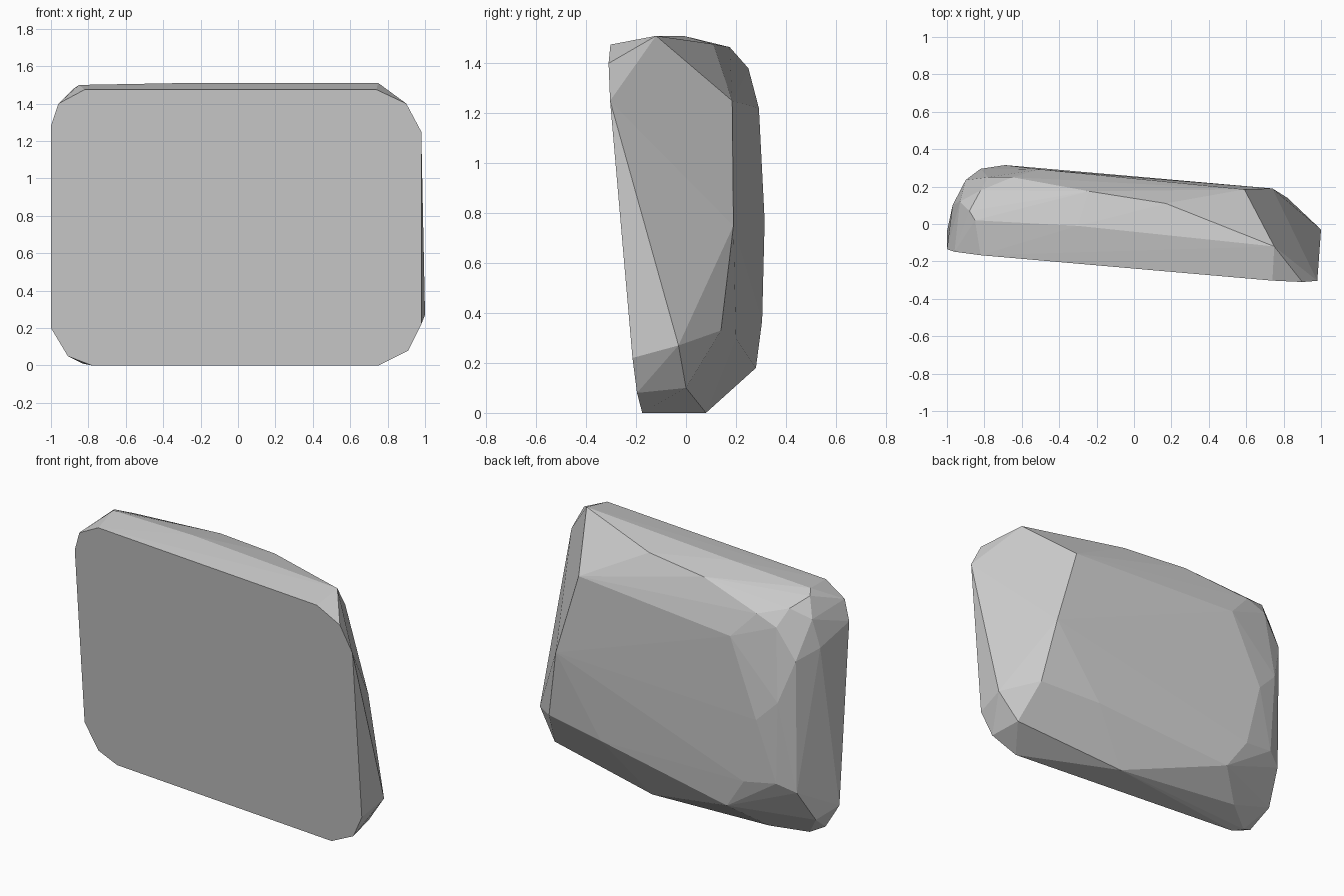
import bpy
import bmesh

default_cube = bpy.data.objects.get("Cube")
if default_cube is not None:
    bpy.data.objects.remove(default_cube, do_unlink=True)


def make_material(name, colour):
    material = bpy.data.materials.new(name)
    material.use_nodes = True
    material.diffuse_color = colour
    shader = material.node_tree.nodes.get("Principled BSDF")
    shader.inputs["Base Color"].default_value = colour
    shader.inputs["Roughness"].default_value = 0.9
    return material


def front_point(x, z):
    """Lift an outline point onto the slanted flat front of the stone."""
    slant = 0.087
    return (x, -0.11 - slant * (x + z), z)


def build_hull(name, corners, material):
    """Wrap the corner points in a faceted convex shell."""
    bm = bmesh.new()
    for corner in corners:
        bm.verts.new(corner)
    hull = bmesh.ops.convex_hull(bm, input=bm.verts, use_existing_faces=False)
    unused = set(hull["geom_interior"]) | set(hull["geom_unused"])
    loose = [item for item in unused if isinstance(item, bmesh.types.BMVert)]
    bmesh.ops.delete(bm, geom=loose, context="VERTS")
    bmesh.ops.dissolve_limit(bm, angle_limit=0.01, verts=bm.verts, edges=bm.edges)
    bmesh.ops.recalc_face_normals(bm, faces=bm.faces)
    mesh = bpy.data.meshes.new(name)
    bm.to_mesh(mesh)
    bm.free()
    mesh.materials.append(material)
    stone = bpy.data.objects.new(name, mesh)
    bpy.context.collection.objects.link(stone)
    return stone


# Flat front: clipped rectangle outline as x, z
front_outline = [
    (-1, .2), (-.91, .05), (-.78, 0), (.75, 0), (.91, .08), (.98, .22),
    (.98, 1.25), (.9, 1.4), (.74, 1.475), (-.82, 1.475), (-.96, 1.4), (-1, 1.28),
]

# Top ridge and its rounded corner
top_corners = [
    (.75, -.12, 1.51), (-.3, -.01, 1.51), (-.85, .02, 1.5), (-.88, .07, 1.48),
    (.17, .11, 1.477), (-.24, .175, 1.465), (-.65, .25, 1.38), (-.82, .18, 1.43),
    (-.93, .12, 1.37),
]

# Steep side with broad facets
steep_side = [
    (.59, .185, 1.25), (.74, .19, .75), (.82, .14, .33),
    (1, -.03, .27), (.88, 0, .1),
]

# Broad back face
back_corners = [
    (-.5, .292, 1.22), (-.69, .315, .77), (-.6, .305, .37), (-.47, .28, .18),
    (.43, .2, .3),
]

# Rounded side
rounded_side = [
    (-.97, .1, 1.2), (-.94, .1, .15), (-.9, .235, 1.15), (-.9, .225, .35),
    (-.82, .295, .9), (-.78, .25, 1.33), (-.8, .28, .4),
]

# Narrow underside
bottom_corners = [
    (.17, .08, 0), (-.65, .13, .05), (-.83, 0, .01),
]

corners = [front_point(x, z) for x, z in front_outline]
for group in (top_corners, steep_side, back_corners, rounded_side, bottom_corners):
    corners.extend(group)

stone_grey = make_material("stone grey", (0.6, 0.6, 0.6, 1))
build_hull("stone_slab", corners, stone_grey)
